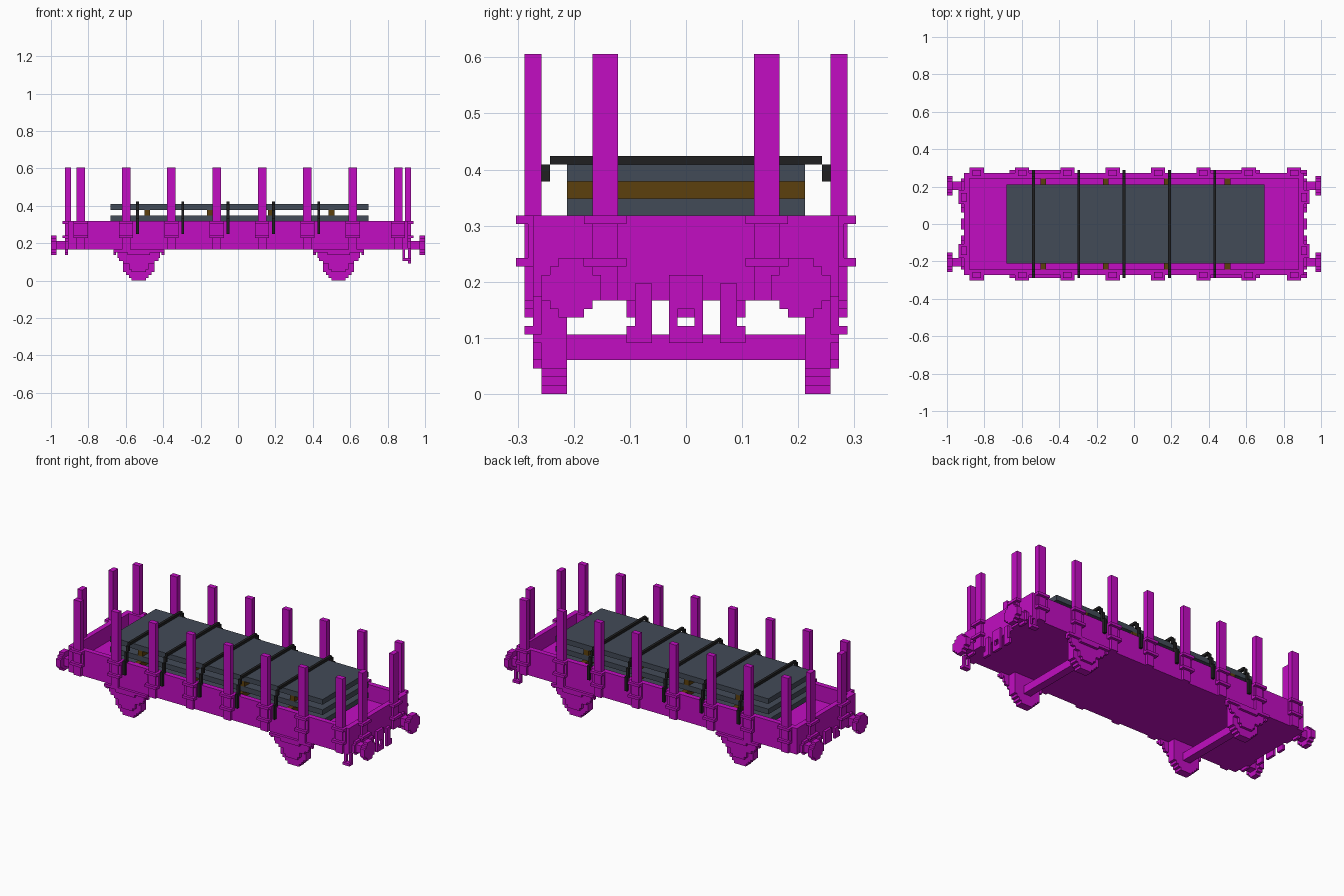
import bpy, bmesh
from mathutils import Vector

V = 1 / 66  # size of one block

if "Cube" in bpy.data.objects:
    bpy.data.objects.remove(bpy.data.objects["Cube"])


def material(name, rgb):
    m = bpy.data.materials.new(name)
    m.use_nodes = True
    m.diffuse_color = (*rgb, 1)
    m.node_tree.nodes["Principled BSDF"].inputs["Base Color"].default_value = (*rgb, 1)
    return m


MAGENTA = material("magenta paint", (0.54, 0.004, 0.54))
SLATE = material("slate slab", (0.055, 0.069, 0.095))
WOOD = material("brown wood", (0.107, 0.051, 0.004))
BLACK = material("black strap", (0.0144, 0.0144, 0.0152))


def part(name, mat, boxes):
    """One object from boxes (x0, x1, y0, y1, z0, z1) in block units."""
    bm = bmesh.new()
    for x0, x1, y0, y1, z0, z1 in boxes:
        x0, x1 = sorted((x0, x1))
        y0, y1 = sorted((y0, y1))
        vs = bmesh.ops.create_cube(bm, size=1)["verts"]
        mid = Vector((x0 + x1, y0 + y1, z0 + z1)) / 2
        size = Vector((x1 - x0, y1 - y0, z1 - z0))
        for v in vs:
            v.co = (v.co * size + mid) * V
    me = bpy.data.meshes.new(name)
    bm.to_mesh(me)
    bm.free()
    me.materials.append(mat)
    ob = bpy.data.objects.new(name, me)
    bpy.context.collection.objects.link(ob)
    return ob


def rows(widths, z0):
    """Stepped round outline: (half width, bottom, top) for each row."""
    return [(w / 2, z0 + i, z0 + i + 1) for i, w in enumerate(widths)]


# Wagon body: floor and four walls
part("wagon_floor", MAGENTA, [(-60, 60, -18, 18, 11, 15)])
part("side_walls", MAGENTA, [(-60, 60, s * 16, s * 18, 15, 21) for s in (-1, 1)])
part("end_walls", MAGENTA, [(s * 58, s * 60, -16, 16, 15, 21) for s in (-1, 1)])

# Stakes along the sides, each held by two brackets
for s, side in ((-1, "right"), (1, "left")):
    stakes, brackets = [], []
    for i in range(8):
        x = -57 + 16 * i
        stakes.append((x, x + 3, s * 17, s * 19, 11, 40))
        for z in (15, 20):
            brackets.append((x - 1, x + 4, s * 18, s * 20, z, z + 1))
        brackets.append((x - 1, x + 4, s * 18, s * 18.6, 16, 20))
    part(side + "_stakes", MAGENTA, stakes)
    part(side + "_stake_brackets", MAGENTA, brackets)

# Ends: stakes, buffers, coupling and hoses
for e, end in ((-1, "rear"), (1, "forward")):
    stakes, brackets, buffers, hoses = [], [], [], []
    low = 6 if e > 0 else 9
    for s in (-1, 1):
        stakes.append((e * 59, e * 61, s * 8, s * 11, 11, 40))
        for z in (15, 20):
            brackets.append((e * 60, e * 62, s * 7, s * 12, z, z + 1))
        c = s * 13.5
        for h, a, b in rows((3, 5, 7, 7, 7, 5, 3), 9):
            buffers.append((e * 64, e * 66, c - h, c + h, a, b))
        for h, a, b in rows((3, 5, 5, 5, 3), 10):
            buffers.append((e * 60, e * 61, c - h, c + h, a, b))
        buffers.append((e * 61, e * 64, c - 1.5, c + 1.5, 11, 14))
        hoses.append((e * 60, e * 61, s * 4, s * 6, low, 13))
        hoses.append((e * 60, e * 61, s * 6, s * 7, low, low + 2))
    part(end + "_stakes", MAGENTA, stakes)
    part(end + "_stake_brackets", MAGENTA, brackets)
    part(end + "_buffers", MAGENTA, buffers)
    part(end + "_hoses", MAGENTA, hoses)
    part(end + "_coupling", MAGENTA, [
        (e * 60, e * 61, -2, 2, 10, 14),
        (e * 60, e * 61, -2, -1, low, 10),
        (e * 60, e * 61, 1, 2, low, 10),
        (e * 60, e * 61, -1, 1, low, low + 2 if low < 9 else 10)])

# Corner steps hanging under one end
steps = []
for s in (-1, 1):
    steps += [(58, 59, s * 17, s * 18, 7, 11), (60, 61, s * 17, s * 18, 7, 11.5),
              (58, 61, s * 17, s * 19, 7, 8)]
part("corner_steps", MAGENTA, steps)

# Wheels with axles, guards and springs
for c, name in ((-35, "rear"), (35.5, "forward")):
    wheels, guards = [], []
    for s in (-1, 1):
        for h, a, b in rows((5, 7, 9, 11, 11, 11, 11, 11, 11, 11, 11), 0):
            wheels.append((c - h, c + h, s * 14, s * 17, a, b))
        for h, a, b in ((2.5, 3, 4), (3.5, 4, 6), (5.5, 6, 7), (7, 7, 8), (7.5, 8, 11)):
            guards.append((c - h, c + h, s * 17, s * 18, a, b))
        # leaf spring and its hangers
        guards.append((c - 4, c + 4, s * 18, s * 19, 9, 10))
        guards.append((c - 9, c + 9, s * 17, s * 19, 10, 11))
        for t in (-1, 1):
            guards.append((c + t * 8, c + t * 9, s * 17, s * 18, 9, 11))
    part(name + "_wheels", MAGENTA, wheels)
    part(name + "_axle_guards", MAGENTA, guards)
    part(name + "_axle", MAGENTA, [(c - 1.5, c + 1.5, -14, 14, 4, 7)])

# Load: slabs with wooden battens between them
for i, z in enumerate((17, 21, 25)):
    part("slab_%d" % (i + 1), SLATE, [(-45, 46, -14, 14, z, z + 2)])
    w = 14 if z == 25 else 16
    part("battens_%d" % (i + 1), WOOD,
         [(x, x + 2, -w, w, z - 2, z) for x in (-33, -11, 10.5, 32)])

# Tie-down straps stepping over the load and the side walls
for i in range(5):
    x = -36 + 16 * i
    strap = [(x, x + 1, -16, 16, 27, 28)]
    for s in (-1, 1):
        strap += [(x, x + 1, s * 16, s * 17, 25, 27),
                  (x, x + 1, s * 17, s * 18, 21, 25),
                  (x, x + 1, s * 18, s * 19, 16.5, 22)]
    part("strap_%d" % (i + 1), BLACK, strap)
